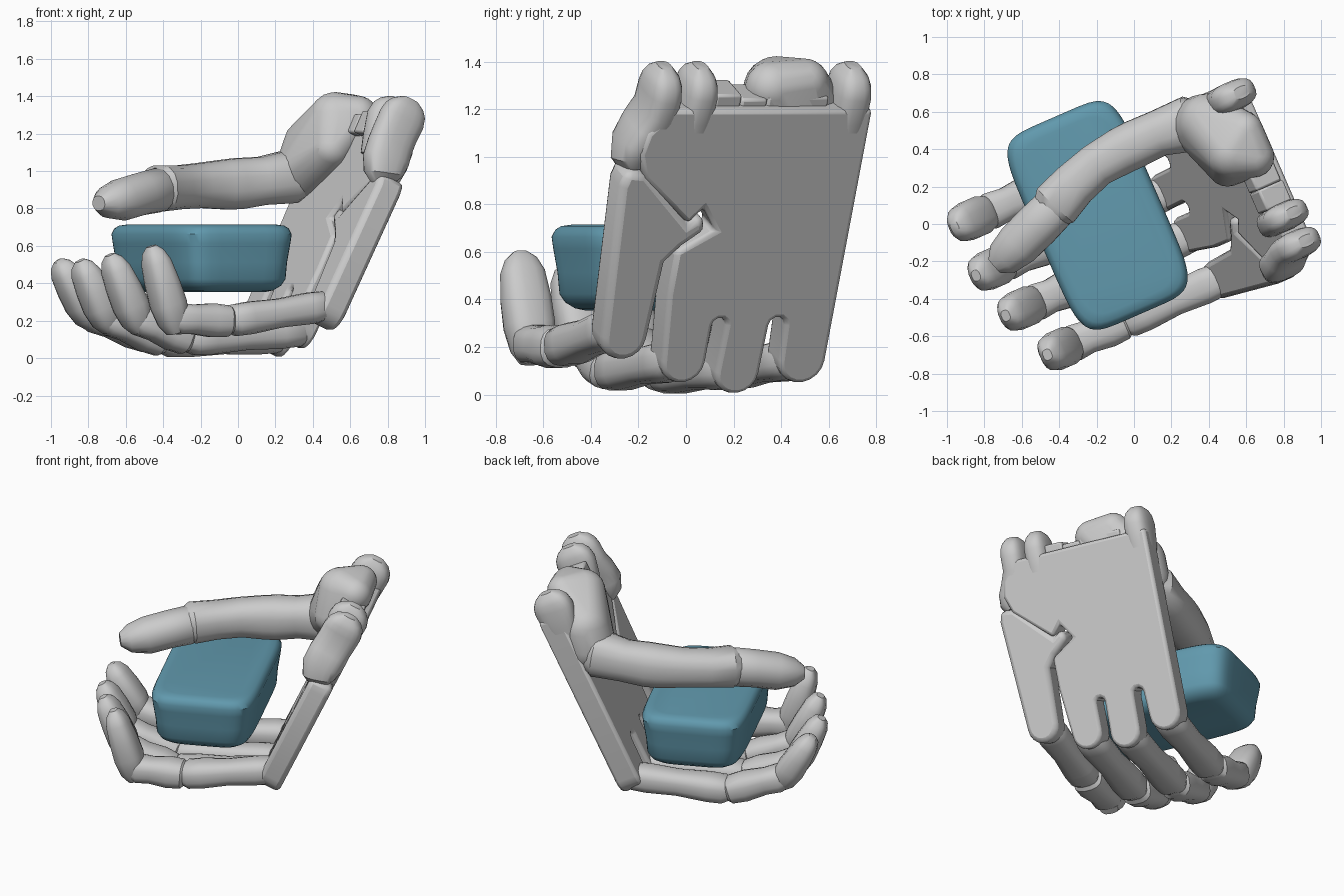
import bpy, bmesh
from math import sin, cos, pi, radians
from mathutils import Vector

if "Cube" in bpy.data.objects:
    bpy.data.objects.remove(bpy.data.objects["Cube"])


# Hand frame: u = finger direction, w = across the hand; palm frame: p = up the palm, n = out of its back
def world(u, w, z):
    return Vector((-0.917 * u - 0.4 * w, -0.4 * u + 0.917 * w, z))


def palm(w, p, n):
    return world(-0.315 - 0.423 * p - 0.906 * n, w, 0.17 + 0.906 * p - 0.423 * n)


ACROSS = Vector((-0.4, 0.917, 0))


def finish(name, bm, angle=35):
    bmesh.ops.recalc_face_normals(bm, faces=bm.faces)
    me = bpy.data.meshes.new(name)
    bm.to_mesh(me)
    bm.free()
    ob = bpy.data.objects.new(name, me)
    bpy.context.collection.objects.link(ob)
    bpy.ops.object.select_all(action='DESELECT')
    ob.select_set(True)
    bpy.context.view_layer.objects.active = ob
    bpy.ops.object.shade_smooth_by_angle(angle=radians(angle))
    return ob


def tube(name, rings, side, sides=16, power=2.5):
    """Skin super-elliptic rings (centre, half width, half height) along a path."""
    bm = bmesh.new()
    loops = []
    for i, (c, rw, rh) in enumerate(rings):
        t = (rings[min(i + 1, len(rings) - 1)][0] - rings[max(i - 1, 0)][0]).normalized()
        s = (side - t * side.dot(t)).normalized()
        up = s.cross(t)
        loop = []
        for k in range(sides):
            a = 2 * pi * (k + 0.5) / sides
            x, y = cos(a), sin(a)
            x = abs(x) ** (2 / power) * (1 if x > 0 else -1)
            y = abs(y) ** (2 / power) * (1 if y > 0 else -1)
            loop.append(bm.verts.new(c + s * x * rw + up * y * rh))
        loops.append(loop)
    for a, b in zip(loops, loops[1:]):
        for k in range(sides):
            j = (k + 1) % sides
            bm.faces.new((a[k], a[j], b[j], b[k]))
    bm.faces.new(loops[0])
    bm.faces.new(loops[-1])
    return finish(name, bm)


def prism(name, pts, lo, hi, bevel=0.02):
    """Extrude a (w, p) outline through the palm thickness."""
    bm = bmesh.new()
    a = [bm.verts.new(palm(x, y, lo)) for x, y in pts]
    b = [bm.verts.new(palm(x, y, hi)) for x, y in pts]
    bm.faces.new(a)
    bm.faces.new(b)
    for i in range(len(pts)):
        j = (i + 1) % len(pts)
        bm.faces.new((a[i], a[j], b[j], b[i]))
    ob = finish(name, bm)
    mod = ob.modifiers.new("edge", 'BEVEL')
    mod.width = bevel
    mod.segments = 2
    mod.limit_method = 'ANGLE'
    mod.angle_limit = radians(40)
    return ob


def arc(cx, cy, r, a0, a1, n=9):
    return [(cx + r * cos(radians(a0 + (a1 - a0) * i / n)),
             cy + r * sin(radians(a0 + (a1 - a0) * i / n))) for i in range(n + 1)]


# Back-of-hand plate with knuckle lobes and slots between them
outline = []
outline += arc(-0.16, -0.01, 0.1, 180, 360) + arc(-0.03, 0.16, 0.03, 180, 0, 5)
outline += arc(0.095, -0.06, 0.1, 180, 360) + arc(0.235, 0.16, 0.035, 180, 0, 5)
outline += arc(0.383, -0.005, 0.105, 180, 360)
outline += [(0.49, 1.16), (-0.42, 1.16), (-0.52, 1.05), (-0.54, 0.95), (-0.5, 0.84),
            (-0.26, 0.63), (-0.2, 0.7), (-0.13, 0.6), (-0.29, 0.5), (-0.29, 0.3)]
prism("palm_plate", outline, -0.11, 0.045)

# Separate outer plate carrying the front finger
outer = arc(-0.45, 0.1, 0.105, 180, 360)
outer += [(-0.33, 0.45), (-0.27, 0.52), (-0.17, 0.6), (-0.2, 0.67), (-0.26, 0.63),
          (-0.49, 0.86), (-0.58, 0.87), (-0.6, 0.8)]
prism("outer_palm_plate", outer, -0.11, 0.045, 0.03)


# Wrist lugs rising from the palm, rounded on top
def lug(name, rings):
    tube(name, [(palm(w, p, n), rw, rn) for w, p, n, rw, rn in rings], ACROSS, 20, 2.8)


def lug_top(w, rw):
    return [(w, 1.2, -0.07, rw, 0.127), (w, 1.25, -0.07, rw * 0.92, 0.115),
            (w, 1.285, -0.07, rw * 0.75, 0.09), (w, 1.315, -0.07, rw * 0.4, 0.045)]


lug("outer_wrist_lug", [(-0.51, 0.84, -0.05, 0.05, 0.07), (-0.515, 0.88, -0.07, 0.083, 0.105),
                        (-0.51, 0.95, -0.085, 0.088, 0.125), (-0.485, 1.03, -0.085, 0.08, 0.125),
                        (-0.455, 1.11, -0.075, 0.077, 0.125)] + lug_top(-0.45, 0.077))
lug("inner_wrist_lug", [(-0.29, 0.98, -0.05, 0.07, 0.09), (-0.29, 1.08, -0.06, 0.075, 0.11)]
    + lug_top(-0.285, 0.075))
lug("thumb_side_wrist_lug", [(0.415, 0.98, -0.05, 0.07, 0.09), (0.415, 1.08, -0.06, 0.078, 0.11)]
    + lug_top(0.415, 0.08))

# Stepped bar between the lugs
for i, (w0, w1, top) in enumerate([(-0.22, -0.1, 1.21), (-0.1, 0.02, 1.19), (0.02, 0.3, 1.2)]):
    prism("wrist_bar_%d" % i, [(w0, 1.08), (w1, 1.08), (w1, top), (w0, top)], -0.16, 0.0, 0.012)

# Thumb root: hull around a few balls
bm = bmesh.new()
for x, y, z, r in [(0.36, 0.53, 1.02, 0.16), (0.52, 0.38, 1.29, 0.14), (0.4, 0.54, 1.14, 0.16),
                   (0.64, 0.36, 1.3, 0.11), (0.5, 0.31, 1.13, 0.11), (0.59, 0.5, 1.32, 0.1)]:
    new = bmesh.ops.create_icosphere(bm, subdivisions=3, radius=r)['verts']
    bmesh.ops.translate(bm, verts=new, vec=(x, y, z))
hull = bmesh.ops.convex_hull(bm, input=bm.verts[:])
junk = {g for g in hull['geom_interior'] + hull['geom_unused'] if isinstance(g, bmesh.types.BMVert)}
bmesh.ops.delete(bm, geom=list(junk), context='VERTS')
finish("thumb_root", bm)

# Thumb: long lower segment and tip
THUMB_SIDE = Vector((-0.6, 0.8, 0))
V = Vector
tube("thumb_lower", [(V((0.4, 0.55, 0.99)), 0.1, 0.1), (V((0.29, 0.535, 0.98)), 0.15, 0.145),
                     (V((0.13, 0.485, 0.955)), 0.125, 0.13), (V((0.0, 0.425, 0.94)), 0.13, 0.138),
                     (V((-0.07, 0.39, 0.935)), 0.128, 0.135), (V((-0.2, 0.315, 0.93)), 0.12, 0.122),
                     (V((-0.32, 0.21, 0.92)), 0.125, 0.118), (V((-0.42, 0.1, 0.915)), 0.135, 0.125),
                     (V((-0.46, 0.06, 0.91)), 0.1, 0.09)], THUMB_SIDE)
tube("thumb_tip", [(V((-0.38, 0.13, 0.91)), 0.09, 0.08), (V((-0.43, 0.08, 0.905)), 0.12, 0.12),
                   (V((-0.52, -0.01, 0.885)), 0.125, 0.115), (V((-0.62, -0.11, 0.855)), 0.122, 0.115),
                   (V((-0.7, -0.185, 0.84)), 0.1, 0.085), (V((-0.745, -0.225, 0.835)), 0.05, 0.04)],
     THUMB_SIDE, 14, 2.2)

# Fingers: three segments each, joints given as (u, z)
LOWER = [(-0.03, .06, .05), (0.04, .09, .08), (0.2, .098, .085), (0.5, .088, .078),
         (0.8, .102, .088), (0.95, .1, .085), (1.04, .07, .055)]
MIDDLE = [(-0.08, .06, .05), (0.04, .098, .085), (0.3, .105, .092), (0.65, .09, .08),
          (0.9, .1, .085), (1.05, .075, .065)]
TIP = [(-0.2, .06, .05), (-0.05, .09, .08), (0.2, .107, .092), (0.5, .107, .085),
       (0.8, .095, .072), (0.95, .068, .052), (1.03, .03, .025)]
FINGERS = [("front_finger", -0.455, (-0.33, 0.29), (0.25, 0.205), (0.58, 0.22), (0.7, 0.595)),
           ("second_finger", -0.175, (-0.3, 0.15), (0.37, 0.105), (0.67, 0.22), (0.82, 0.55)),
           ("third_finger", 0.085, (-0.29, 0.115), (0.4, 0.095), (0.73, 0.22), (0.88, 0.52)),
           ("back_finger", 0.37, (-0.3, 0.155), (0.35, 0.115), (0.71, 0.24), (0.88, 0.52))]
for name, w, *joints in FINGERS:
    pts = [world(u, w, z) for u, z in joints]
    for part, prof, a, b in zip(("lower", "middle", "tip"), (LOWER, MIDDLE, TIP), pts, pts[1:]):
        tube(name + "_" + part, [(a.lerp(b, t), rw, rh) for t, rw, rh in prof], ACROSS, 16, 2.7)

# Held block: rounded with a slight waist
block = tube("held_block", [(world(0.16, 0.12, z), 0.572 - d, 0.335 - d) for z, d in
                            ((0.36, .12), (0.37, .08), (0.395, .045), (0.43, .025), (0.52, .018),
                             (0.62, .003), (0.67, -.003), (0.7, .01), (0.715, .03), (0.722, .07))],
             ACROSS, 48, 6)
mat = bpy.data.materials.new("block_blue")
mat.diffuse_color = (0.12, 0.32, 0.42, 1)
mat.use_nodes = True
mat.node_tree.nodes["Principled BSDF"].inputs["Base Color"].default_value = mat.diffuse_color
block.data.materials.append(mat)

# Rest the whole model on the ground
objs = list(bpy.context.collection.objects)
low = min(v.co.z for ob in objs for v in ob.data.vertices)
for ob in objs:
    ob.location.z -= low
